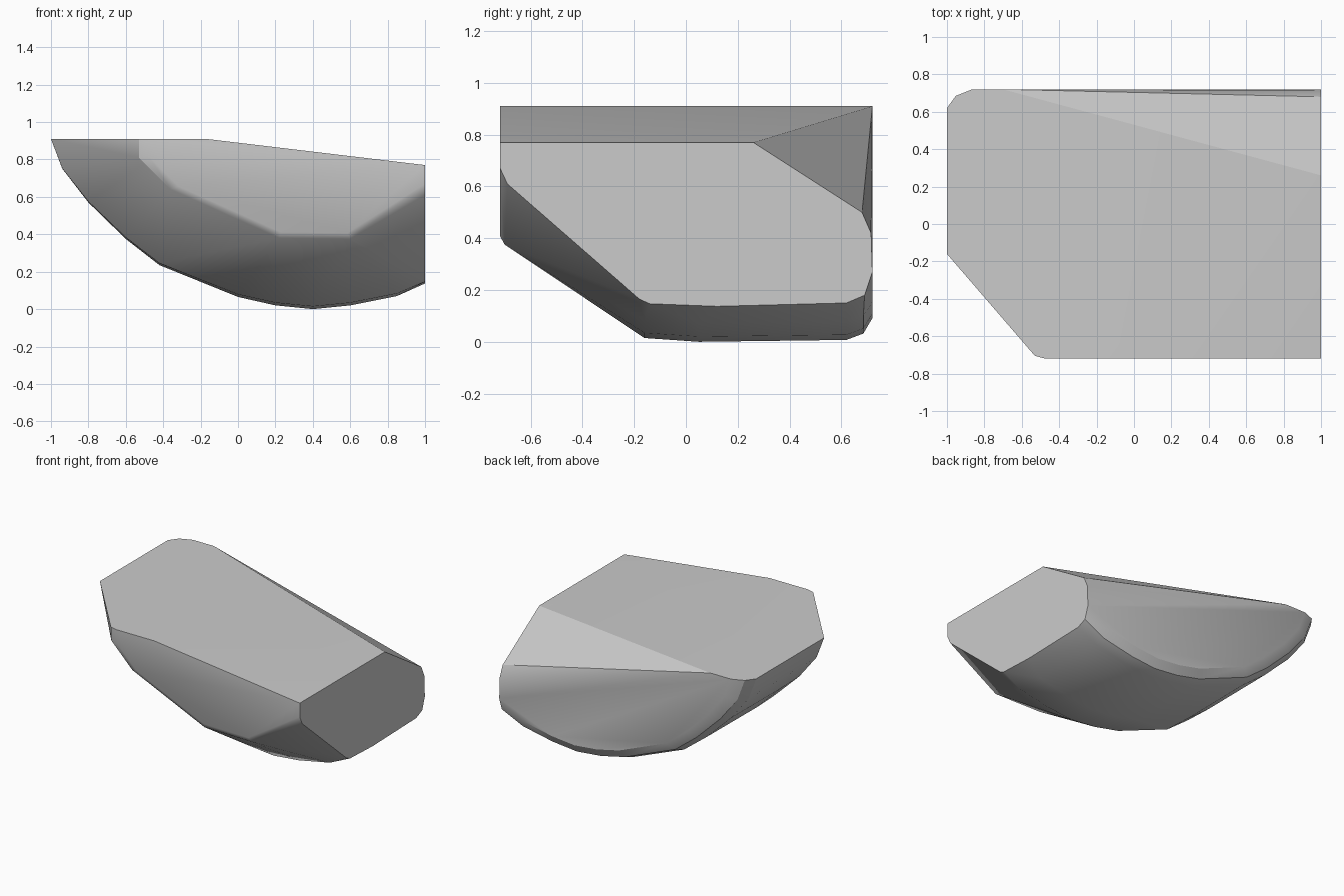
import bpy, bmesh, math

if "Cube" in bpy.data.objects:
    bpy.data.objects.remove(bpy.data.objects["Cube"], do_unlink=True)

TOP = 0.91
FRONT, BACK = -0.718, 0.72

# Curved underside profile (x, z)
keel = [(-1, TOP), (-.94, .75), (-.8, .57), (-.6, .375), (-.42, .235),
        (0, .065), (.2, .02), (.4, 0), (.6, .02), (.85, .07)]

# Lower edge of the front face (x, z)
front_edge = [(-.53, .81), (-.36, .64), (.22, .38), (.6, .375)]

# Flat cut end (y, z)
cut_end = [(FRONT, .77), (.26, .77), (.68, .5), (.715, .42), (BACK, .27), (.69, .18),
           (.62, .15), (.12, .137), (-.14, .147), (-.18, .165), (-.69, .61), (FRONT, .67)]


def row(profile, y, scale=1.0, lift=0.0):
    """Profile placed at depth y, drawn in toward the top of the stone."""
    return [(.35 + (x - .35) * scale, y, TOP - (TOP - z) * scale + lift * (TOP - z))
            for x, z in profile]


points = []
# Underside, its front ridge and its rounded back edge
points += row(keel, 0.05)
points += row(keel, -.16, lift=.016)
points += row(keel, .62, lift=.008)
points += row(keel, .685, .965)
points += row(keel, BACK, .9)
# Front face with a narrow softened lower edge
points += row(front_edge, -.70)
points += row(front_edge, FRONT, .94)
# Flat top outline
points += [(-.53, -.705, TOP), (-.48, FRONT, TOP), (-.17, FRONT, TOP), (-.7, BACK, TOP)]
# Cut end
points += [(1, y, z) for y, z in cut_end]

# Wrap the outline points into one faceted stone
bm = bmesh.new()
for p in points:
    bm.verts.new(p)
hull = bmesh.ops.convex_hull(bm, input=bm.verts)
loose = {g for g in hull["geom_interior"] + hull["geom_unused"]
         if isinstance(g, bmesh.types.BMVert)}
bmesh.ops.delete(bm, geom=list(loose), context="VERTS")
bmesh.ops.dissolve_limit(bm, angle_limit=math.radians(1), verts=bm.verts, edges=bm.edges)
bmesh.ops.recalc_face_normals(bm, faces=bm.faces)

mesh = bpy.data.meshes.new("stone")
bm.to_mesh(mesh)
bm.free()
stone = bpy.data.objects.new("stone", mesh)
bpy.context.collection.objects.link(stone)

# Plain grey
grey = bpy.data.materials.new("stone_grey")
grey.use_nodes = True
colour = (.6, .6, .6, 1)
grey.diffuse_color = colour
grey.node_tree.nodes["Principled BSDF"].inputs["Base Color"].default_value = colour
mesh.materials.append(grey)

# Soft facets with sharp main edges
bpy.ops.object.select_all(action="DESELECT")
stone.select_set(True)
bpy.context.view_layer.objects.active = stone
bpy.ops.object.shade_smooth_by_angle(angle=math.radians(30))
